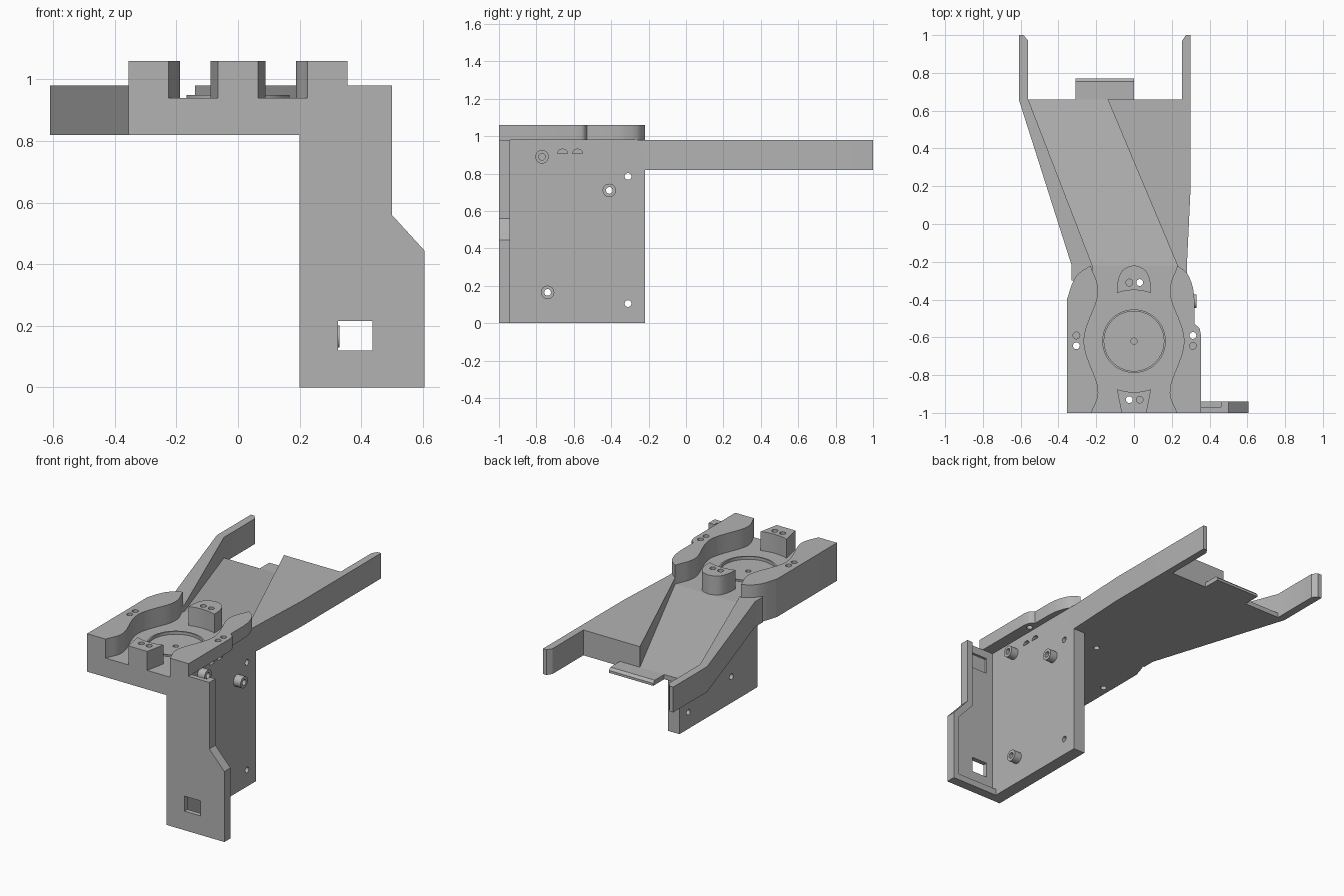
import bpy, bmesh, math
from mathutils import Vector

if "Cube" in bpy.data.objects:
    bpy.data.objects.remove(bpy.data.objects["Cube"])

grey = bpy.data.materials.new("matte_grey")
grey.use_nodes = True
tone = (0.45, 0.45, 0.45, 1)
grey.diffuse_color = tone
grey.node_tree.nodes["Principled BSDF"].inputs["Base Color"].default_value = tone

FLOOR, ARM, TOP, UNDER = 0.94, 0.98, 1.06, 0.82
HUB = -0.62


def place(axis, a, b, h):
    return {"x": (h, a, b), "y": (a, h, b), "z": (a, b, h)}[axis]


def prism(name, pts, lo, hi, axis="z"):
    """Extrude a flat outline along an axis."""
    bm = bmesh.new()
    rings = [[bm.verts.new(place(axis, a, b, h)) for a, b in pts] for h in (lo, hi)]
    bm.faces.new(rings[0])
    bm.faces.new(rings[1])
    n = len(pts)
    for i in range(n):
        j = (i + 1) % n
        bm.faces.new((rings[0][i], rings[0][j], rings[1][j], rings[1][i]))
    bmesh.ops.recalc_face_normals(bm, faces=bm.faces)
    mesh = bpy.data.meshes.new(name)
    bm.to_mesh(mesh)
    bm.free()
    obj = bpy.data.objects.new(name, mesh)
    bpy.context.collection.objects.link(obj)
    mesh.materials.append(grey)
    return obj


def circle(a, b, r, n=24):
    return [(a + r * math.cos(math.tau * i / n), b + r * math.sin(math.tau * i / n)) for i in range(n)]


def rect(a0, a1, b0, b1):
    return [(a0, b0), (a1, b0), (a1, b1), (a0, b1)]


def spline(pts, steps=8):
    """Smooth curve through the points."""
    p = [Vector(q) for q in pts]
    p = [2 * p[0] - p[1]] + p + [2 * p[-1] - p[-2]]
    out = []
    for i in range(1, len(p) - 2):
        a, b, c, d = p[i - 1:i + 3]
        for s in range(steps):
            t = s / steps
            q = (2 * b + (c - a) * t + (2 * a - 5 * b + 4 * c - d) * t * t
                 + (3 * b - a - 3 * c + d) * t ** 3) / 2
            out.append(tuple(q))
    return out + [tuple(p[-2])]


def cut(obj, pts, lo, hi, axis="z"):
    """Remove a prism from an object."""
    tool = prism("cutter", pts, lo, hi, axis)
    tool.hide_render = True
    mod = obj.modifiers.new("cut", "BOOLEAN")
    mod.operation, mod.solver, mod.object = "DIFFERENCE", "EXACT", tool
    bpy.context.view_layer.objects.active = obj
    bpy.ops.object.modifier_apply(modifier=mod.name)
    bpy.data.objects.remove(tool)


def flip(pts):
    return [(-a, b) for a, b in pts]


# Outlines of the two wavy side clips
wave = spline([(0.225, -1), (0.19, -0.87), (0.265, HUB), (0.19, -0.37), (0.23, -0.22)])
shoulder = spline([(0.23, -0.22), (0.29, -0.26), (0.325, -0.31), (0.355, -0.4)])
left_tail = spline([(0.23, -0.22), (0.28, -0.26), (0.31, -0.33), (0.32, -0.4)])
left_step = spline([(0.32, -0.53), (0.345, -0.55), (0.355, -0.59)], 5)

# Floor of the holder and the clips on it
base = prism("holder_floor", [(0.28, -1), (0.28, -0.22)] + flip(shoulder) + [(-0.355, -1)], UNDER, FLOOR)
right_clip = prism("right_clip", flip(wave + shoulder[1:] + [(0.355, -1)]), FLOOR, TOP)
left_clip = prism("left_clip", wave + left_tail[1:] + left_step + [(0.355, -1)], ARM, TOP)
prism("left_clip_support", wave + [(0.28, -0.25), (0.28, -1)], FLOOR, ARM)

# Front and rear pads with an edge curved around the hub
arc = [(0.09 * k / 6, HUB + math.sqrt(0.27 ** 2 - (0.09 * k / 6) ** 2)) for k in range(-6, 7)]
crown = spline([(0.09, -0.36), (0.085, -0.3), (0.06, -0.245), (0, -0.22),
                (-0.06, -0.245), (-0.085, -0.3), (-0.09, -0.36)])
rear_pad = prism("rear_pad", arc + crown[1:-1], FLOOR, TOP)
front_pad = prism("front_pad", [(a, 2 * HUB - b) for a, b in arc]
                  + [(0.08, -0.93), (0.065, -1), (-0.065, -1), (-0.08, -0.93)], FLOOR, TOP)

# Ring around the hub and its centre hole
ring = prism("hub_ring", circle(0, HUB, 0.168, 64), FLOOR - 0.01, FLOOR + 0.01)
cut(ring, circle(0, HUB, 0.158, 64), FLOOR - 0.1, TOP)
cut(base, circle(0, HUB, 0.158, 64), FLOOR - 0.008, TOP)
cut(base, circle(0, HUB, 0.016), 0.87, TOP)

# Paired screw holes: one of each pair runs right through
for pad, y, through in ((rear_pad, -0.31, 0.03), (front_pad, -0.93, -0.025)):
    for x in (-0.025, 0.03):
        cut(pad, circle(x, y, 0.018), FLOOR - 0.1 if x == through else 1.0, TOP + 0.1)
    cut(base, circle(through, y, 0.018), UNDER - 0.1, TOP)
for clip, x, through in ((right_clip, -0.305, -0.645), (left_clip, 0.312, -0.59)):
    for y in (-0.59, -0.645):
        cut(clip, circle(x, y, 0.018), FLOOR - 0.1 if y == through else 1.03, TOP + 0.1)
cut(base, circle(-0.305, -0.645, 0.018), UNDER - 0.1, TOP)

# Long arms behind the holder, with the sloping chute between them
prism("right_arm", [(-0.22, -0.3), (-0.33, -0.3), (-0.33, -0.22), (-0.61, 0.66), (-0.61, 1),
                    (-0.585, 1), (-0.56, 0.97), (-0.56, 0.66), (-0.22, -0.22)], UNDER, ARM)
prism("left_arm", [(0.23, -0.3), (0.23, -0.22), (-0.14, 0.66), (0.255, 0.66), (0.255, 0.97),
                   (0.275, 1), (0.3, 1), (0.3, 0.2), (0.28, -0.22), (0.28, -0.3)], UNDER, ARM)
chute = prism("chute", [(-0.25, -0.22), (0.25, -0.22), (-0.12, 0.66), (-0.57, 0.66)], UNDER, FLOOR)
for v in chute.data.vertices:
    if v.co.z > 0.9 and v.co.y > 0:
        v.co.z = 0.85
prism("rear_tab", [(0.6, UNDER), (0.77, UNDER), (0.77, 0.835), (0.755, 0.85), (0.6, 0.85)],
      -0.31, 0, "x")

# Hanging side plate with bosses and holes
side = prism("side_plate", rect(-1, -0.22, 0, 0.9), 0.2, 0.28, "x")
for y, z in ((-0.31, 0.785), (-0.31, 0.105), (-0.41, 0.71), (-0.74, 0.165)):
    cut(side, circle(y, z, 0.018), 0.1, 0.4, "x")
for y, z in ((-0.77, 0.89), (-0.41, 0.71), (-0.74, 0.165)):
    boss = prism("boss", circle(y, z, 0.036), 0.275, 0.33, "x")
    cut(boss, circle(y, z, 0.018), 0.2, 0.4, "x")

# Small half-round slots under the clip
for y in (-0.66, -0.58):
    slot = [(y + 0.027 * math.cos(math.pi * i / 10), 0.907 + 0.024 * math.sin(math.pi * i / 10))
            for i in range(11)]
    for part in (base, side):
        cut(part, slot, 0.255, 0.3, "x")

# Front plate with a window and a shallow pocket behind
front = prism("front_plate", [(0.2, 0), (0.605, 0), (0.605, 0.445), (0.5, 0.56), (0.5, ARM),
                              (0.28, ARM), (0.28, UNDER), (0.2, UNDER)], -1, -0.94, "y")
cut(front, [(0.28, 0.04), (0.565, 0.04), (0.565, 0.43), (0.46, 0.545), (0.46, 1.1), (0.28, 1.1)],
    -0.97, -0.9, "y")
cut(front, rect(0.325, 0.437, 0.12, 0.215), -1.1, -0.9, "y")
cut(front, rect(0.325, 0.437, 0.83, 0.93), -0.985, -0.9, "y")

# Smooth the curved walls, keep edges sharp
bpy.ops.object.select_all(action="DESELECT")
for obj in bpy.context.collection.objects:
    if obj.type == "MESH" and grey.name in obj.data.materials:
        obj.select_set(True)
        bpy.context.view_layer.objects.active = obj
bpy.ops.object.shade_smooth_by_angle(angle=math.radians(30))
